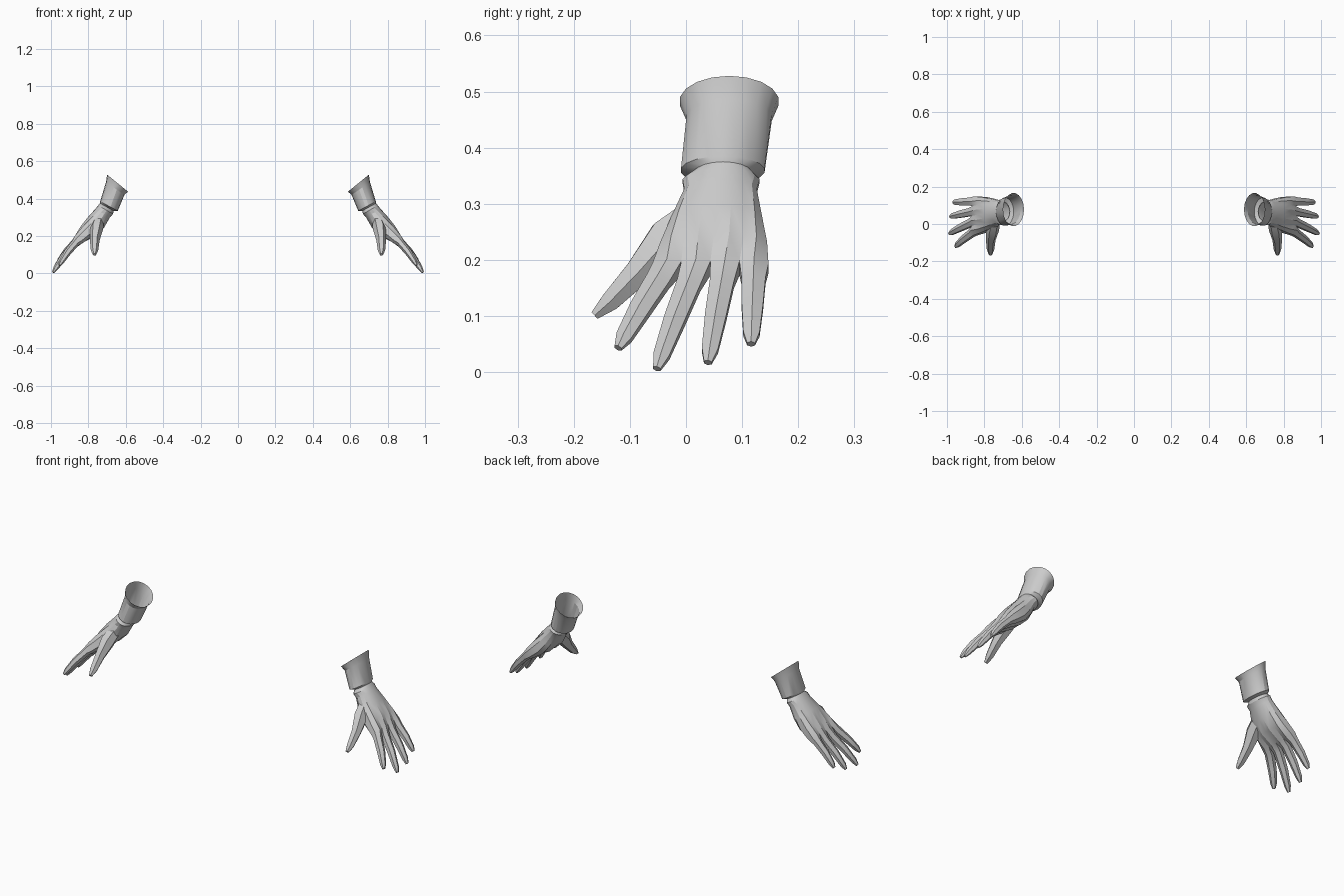
import bpy, bmesh
from math import pi, sin, cos
from mathutils import Vector as V

if "Cube" in bpy.data.objects:
    bpy.data.objects.remove(bpy.data.objects["Cube"])

COLS = 9  # points across the back of the hand; the palm side has the same number


def finish(bm, name):
    bmesh.ops.recalc_face_normals(bm, faces=bm.faces)
    me = bpy.data.meshes.new(name)
    bm.to_mesh(me)
    bm.free()
    ob = bpy.data.objects.new(name, me)
    bpy.context.collection.objects.link(ob)
    ob.modifiers.new("Mirror", 'MIRROR').use_clip = False
    bpy.ops.object.select_all(action='DESELECT')
    ob.select_set(True)
    bpy.context.view_layer.objects.active = ob
    bpy.ops.object.shade_smooth_by_angle(angle=pi / 7)
    return ob


def bridge(bm, a, b):
    n = len(a)
    for i in range(n):
        bm.faces.new((a[i], a[(i + 1) % n], b[(i + 1) % n], b[i]))


def hand_ring(bm, out, inn, y0, y1, s):
    """Ring through back point and palm point (x, z); s blends ellipse to knuckle row."""
    o, i_ = V((out[0], 0, out[1])), V((inn[0], 0, inn[1]))
    mid, half = (o + i_) / 2, (o - i_) / 2
    yc, w = (y0 + y1) / 2, (y1 - y0) / 2
    top, bot = [], []
    for k in range(COLS):
        a = pi * (k + 0.5) / COLS
        u = (1 - s) * -cos(a) + s * (-1 + 2 * k / (COLS - 1))
        edge = 0.5 if k in (0, COLS - 1) else 0.75
        h = (1 - s) * sin(a) + s * (1 if k % 2 else edge)
        for row, sg in ((top, 1), (bot, -1)):
            row.append(bm.verts.new(mid + half * h * sg + V((0, yc + w * u, 0))))
    return top + bot[::-1]


def hex_ring(bm, c, t, n, w, h):
    """Six-sided finger section with a ridge on the back and underside."""
    side = t.cross(n).normalized()
    if side.y < 0:
        side = -side
    up = n - t * n.dot(t)
    up.normalize()
    shape = ((-1, .5), (0, 1), (1, .5), (1, -.5), (0, -1), (-1, -.5))
    return [bm.verts.new(c + side * w * p + up * h * q) for p, q in shape]


# Glove: flared cuff, wrist fold, palm and four fingers in one skin
bm = bmesh.new()
sections = [
    ((.700, .528), (.588, .437), -.012, .166, 0),     # rim
    ((.706, .487), (.607, .420), .000, .154, 0),      # cuff top
    ((.737, .385), (.643, .334), -.010, .141, 0),     # cuff bottom
    ((.738, .375), (.664, .334), .014, .118, 0),      # wrist fold
    ((.748, .363), (.668, .318), -.007, .132, 0),     # glove edge
    ((.764, .345), (.683, .300), -.004, .127, .1),
    ((.806, .300), (.713, .245), -.026, .136, .3),
    ((.845, .248), (.760, .200), -.046, .145, .6),
    ((.871, .202), (.822, .168), -.060, .147, 1),     # knuckles
]
rings = [hand_ring(bm, *s) for s in sections]
for a, b in zip(rings, rings[1:]):
    bridge(bm, a, b)

tips = [(.955, -.121, .043), (.988, -.052, .006), (.983, .039, .017), (.966, .116, .050)]
normal = V((.8, 0, .6))
last = rings[-1]
top, bot = last[:COLS], last[COLS:][::-1]
for f, tip in enumerate(tips):
    cell = top[2 * f:2 * f + 3] + bot[2 * f:2 * f + 3][::-1]
    base = sum((v.co for v in cell), V()) / 6
    tip = V(tip)
    t = (tip - base).normalized()
    prev = cell
    for k, w, h in ((.18, .0215, .021), (.55, .019, .019), (.88, .0145, .014), (1, .007, .007)):
        c = base.lerp(tip, k) + normal * .03 * k * (1 - k)
        ring = hex_ring(bm, c, t, normal, w, h)
        bridge(bm, prev, ring)
        prev = ring
    bm.faces.new(prev)
finish(bm, "glove")

# Thumb: rooted inside the palm
bm = bmesh.new()
path = [((.745, .025, .285), .030, .030), ((.757, -.032, .238), .036, .036),
        ((.766, -.085, .178), .024, .026), ((.767, -.136, .125), .017, .020),
        ((.767, -.163, .101), .008, .010)]
prev = None
for i, (c, w, h) in enumerate(path):
    t = (V(path[min(i + 1, 4)][0]) - V(path[max(i - 1, 0)][0])).normalized()
    ring = hex_ring(bm, V(c), t, V((1, 0, 0)), w, h)
    if prev:
        bridge(bm, prev, ring)
    prev = ring
bm.faces.new(prev)
finish(bm, "thumb")
